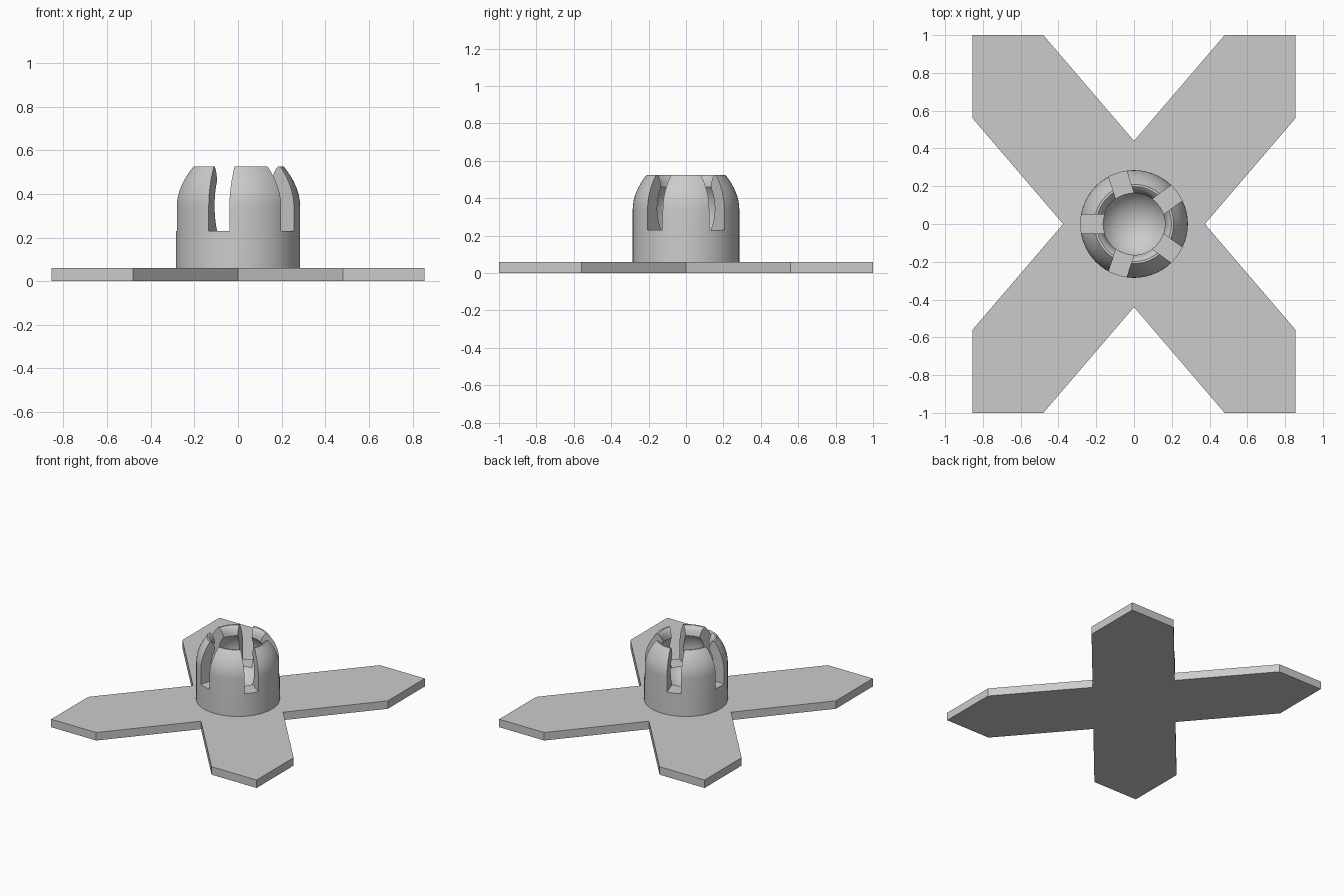
import bpy, bmesh, math
from mathutils import Matrix, Vector

if "Cube" in bpy.data.objects:
    bpy.data.objects.remove(bpy.data.objects["Cube"])

grey = bpy.data.materials.new("light grey plastic")
grey.diffuse_color = (0.6, 0.6, 0.6, 1)
grey.use_nodes = True
grey.node_tree.nodes["Principled BSDF"].inputs["Base Color"].default_value = grey.diffuse_color


def add_object(name, bm):
    bmesh.ops.recalc_face_normals(bm, faces=bm.faces)
    mesh = bpy.data.meshes.new(name)
    bm.to_mesh(mesh)
    bm.free()
    mesh.materials.append(grey)
    ob = bpy.data.objects.new(name, mesh)
    bpy.context.collection.objects.link(ob)
    return ob


# Cross-shaped base plate: one quarter of the outline, mirrored around
T = 0.06
q = [(0.375, 0), (0.855, 0.56), (0.855, 1), (0.48, 1), (0, 0.44)]
half = q + [(-x, y) for x, y in reversed(q[:-1])]
outline = half + [(x, -y) for x, y in reversed(half[1:-1])]
bm = bmesh.new()
base = bm.faces.new([bm.verts.new((x, y, 0)) for x, y in outline])
ext = bmesh.ops.extrude_face_region(bm, geom=[base])
top = [v for v in ext["geom"] if isinstance(v, bmesh.types.BMVert)]
bmesh.ops.translate(bm, verts=top, vec=(0, 0, T))
add_object("cross_base", bm)

# Ball socket: outer wall, curved shoulder, rounded lip and spherical cavity
profile = [(0, 0.03), (0.285, 0.03)]
for i in range(9):
    t = i / 8
    profile.append((0.285 - 0.075 * t * t, 0.34 + 0.185 * t))
profile += [(0.198, 0.525), (0.186, 0.515), (0.175, 0.497), (0.168, 0.478)]
R, CZ = 0.2, 0.345
a0 = math.acos(0.164 / R)
for i in range(19):
    a = a0 - (a0 + math.pi / 2) * i / 18
    profile.append((max(R * math.cos(a), 0) if i < 18 else 0, CZ + R * math.sin(a)))
bm = bmesh.new()
vs = [bm.verts.new((r, 0, z)) for r, z in profile]
es = [bm.edges.new(p) for p in zip(vs, vs[1:])]
bmesh.ops.spin(bm, geom=vs + es, cent=(0, 0, 0), axis=(0, 0, 1),
               angle=math.tau, steps=80, use_merge=False)
bmesh.ops.remove_doubles(bm, verts=bm.verts, dist=1e-5)
socket = add_object("ball_socket", bm)

# Five radial slots cut through the socket wall
bm = bmesh.new()
for i in range(5):
    m = (Matrix.Rotation(math.radians(36 + 72 * i), 4, "Z")
         @ Matrix.Translation((0.25, 0, 0.43))
         @ Matrix.Diagonal(Vector((0.3, 0.1, 0.4, 1))))
    bmesh.ops.create_cube(bm, size=1, matrix=m)
cutter = add_object("slot_cutter", bm)
cutter.hide_render = True
mod = socket.modifiers.new("slots", "BOOLEAN")
mod.operation = "DIFFERENCE"
mod.solver = "EXACT"
mod.object = cutter
bpy.context.view_layer.objects.active = socket
socket.select_set(True)
bpy.ops.object.modifier_apply(modifier=mod.name)
bpy.data.objects.remove(cutter)
bpy.ops.object.shade_smooth_by_angle(angle=math.radians(30))
